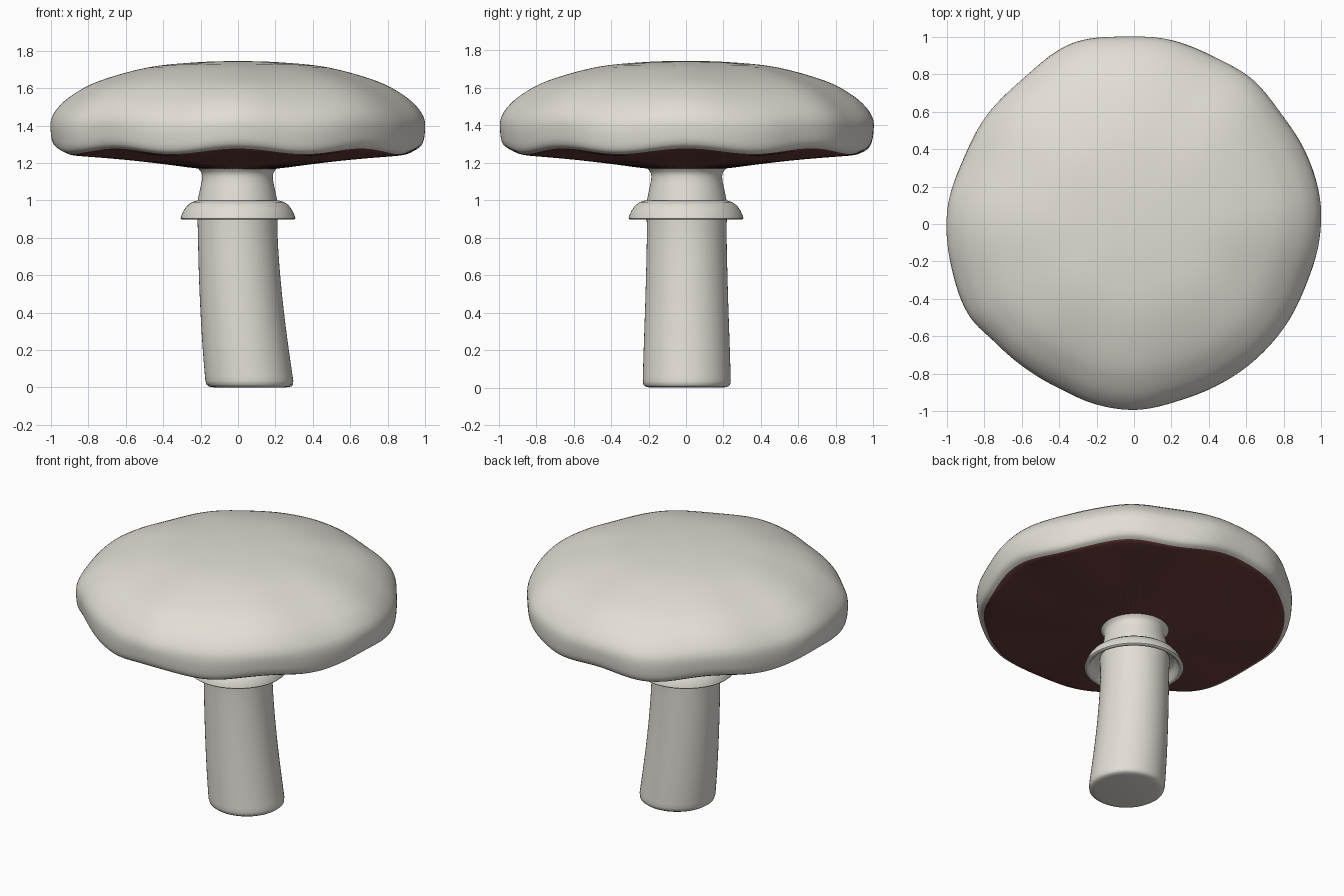
import bpy, math

if "Cube" in bpy.data.objects:
    bpy.data.objects.remove(bpy.data.objects["Cube"])

def material(name, rgb):
    m = bpy.data.materials.new(name)
    m.diffuse_color = (*rgb, 1)
    m.use_nodes = True
    m.node_tree.nodes["Principled BSDF"].inputs["Base Color"].default_value = m.diffuse_color
    return m

pale = material("pale_flesh", (0.76, 0.73, 0.67))
dark = material("dark_gills", (0.145, 0.047, 0.045))

# Outline of the cap seen from above: (angle in degrees, radius)
OUTLINE = [(7, 1.0), (24, .99), (37, .98), (51, .996), (64, .988), (79, 1.0), (93, 1.0),
           (109, 1.018), (127, .975), (145, .975), (159, .973), (175, .997), (194, 1.0),
           (209, 1.005), (221, .972), (245, .962), (258, .982), (271, .99), (286, .97),
           (312, .97), (327, .972), (341, .973), (354, .99)]

def outline(t):
    a = math.degrees(t) % 360
    p = [(x - 360, r) for x, r in OUTLINE[-3:]] + OUTLINE + [(x + 360, r) for x, r in OUTLINE[:3]]
    for i in range(1, len(p) - 2):
        (a0, r0), (a1, r1), (a2, r2), (a3, r3) = p[i - 1:i + 3]
        if a1 <= a < a2:
            h = a2 - a1
            u = (a - a1) / h
            m1, m2 = (r2 - r0) / (a2 - a0) * h, (r3 - r1) / (a3 - a1) * h
            return ((2*u**3 - 3*u*u + 1) * r1 + (u**3 - 2*u*u + u) * m1
                    + (3*u*u - 2*u**3) * r2 + (u**3 - u*u) * m2)
    return 1.0

def smooth_profile(pts, n=4):
    """Catmull-Rom through the profile points."""
    p = [pts[0]] + pts + [pts[-1]]
    out = []
    for i in range(1, len(p) - 2):
        for k in range(n):
            u = k / n
            out.append(tuple(.5 * (2*b + (c - a)*u + (2*a - 5*b + 4*c - d)*u*u
                                   + (3*b - a - 3*c + d)*u**3)
                             for a, b, c, d in zip(*p[i - 1:i + 3])))
    return out + [pts[-1]]

def lathe(name, prof, segs, place, mats, mat_rule=None, close=False, cap_ends=False, angle=50):
    """Revolve a profile; place(r, z, t, i) gives the final position."""
    n = len(prof)
    verts = [place(r, z, 2 * math.pi * j / segs, i)
             for i, (r, z) in enumerate(prof) for j in range(segs)]
    faces, idx = [], []
    for i in range(n if close else n - 1):
        a, b = i * segs, ((i + 1) % n) * segs
        for j in range(segs):
            k = (j + 1) % segs
            faces.append((a + j, a + k, b + k, b + j))
            idx.append(mat_rule(i) if mat_rule else 0)
    if cap_ends:
        faces += [tuple(reversed(range(segs))), tuple(range((n - 1) * segs, n * segs))]
        idx += [mat_rule(0), mat_rule(n)] if mat_rule else [0, 0]
    me = bpy.data.meshes.new(name)
    me.from_pydata(verts, [], faces)
    for m in mats:
        me.materials.append(m)
    me.polygons.foreach_set("material_index", idx)
    ob = bpy.data.objects.new(name, me)
    bpy.context.collection.objects.link(ob)
    bpy.context.view_layer.objects.active = ob
    ob.select_set(True)
    bpy.ops.object.shade_smooth_by_angle(angle=math.radians(angle))
    ob.select_set(False)
    return ob

# Cap: wavy dome and rim, then the gilled underside (bottom to top)
under = smooth_profile([(.17, 1.163), (.24, 1.174), (.40, 1.194), (.65, 1.222), (.85, 1.243),
                        (.93, 1.253), (.955, 1.262)])
dome = smooth_profile([(.955, 1.262), (.985, 1.282), (1.0, 1.33), (1.0, 1.42), (.96, 1.49),
                       (.88, 1.56), (.74, 1.635), (.48, 1.71), (.22, 1.738), (.01, 1.745)])
n_under = len(under) - 1
radii = [outline(2 * math.pi * j / 256) for j in range(256)]

def place_cap(r, z, t, i):
    k = radii[round(t / (2 * math.pi) * 256) % 256]
    w = min(r, 1) ** 2
    rr = r * (1 + (k - 1) * w)
    z += .017 * math.cos(8 * t) * w ** 1.5 * (1 if z < 1.4 else .6)
    if i < n_under:   # fine gill folds, fading toward the rim
        z += .003 * math.cos(64 * t) * max(0, 1 - r / .6) * min(1, max(0, r - .21) / .05)
    return (rr * math.cos(t), rr * math.sin(t), z)

lathe("cap", under[:-1] + dome, 256, place_cap, [pale, dark],
      lambda i: 1 if i < n_under else 0, cap_ends=True)

# Stem: leans toward +x at the foot, narrows to a neck and flares under the cap
foot = [(.19, 0), (.218, .004), (.231, .014), (.235, .035)]
shaft = smooth_profile([(.235, .035), (.230, .2), (.220, .5), (.213, .8), (.215, .96),
                        (.212, 1.0), (.2, 1.06), (.19, 1.11), (.192, 1.145), (.212, 1.172),
                        (.225, 1.182)])

def place_stem(r, z, t, i):
    lean = .065 * max(0, 1 - z / .9) ** 1.7 - .003 * min(1, z)
    return (lean + r * math.cos(t), .004 + r * math.sin(t), z)

lathe("stem", foot[:-1] + shaft, 64, place_stem, [pale], cap_ends=True)

# Ring: drooping skirt, hollow underneath
ring = [(.19, .998), (.222, .998), (.248, .99), (.272, .972), (.291, .945), (.304, .916),
        (.307, .904), (.301, .898), (.285, .898), (.277, .905), (.262, .935), (.243, .957),
        (.19, .965)]
lathe("ring", ring[::-1], 64, lambda r, z, t, i: (r * math.cos(t), r * math.sin(t), z),
      [pale], close=True)
